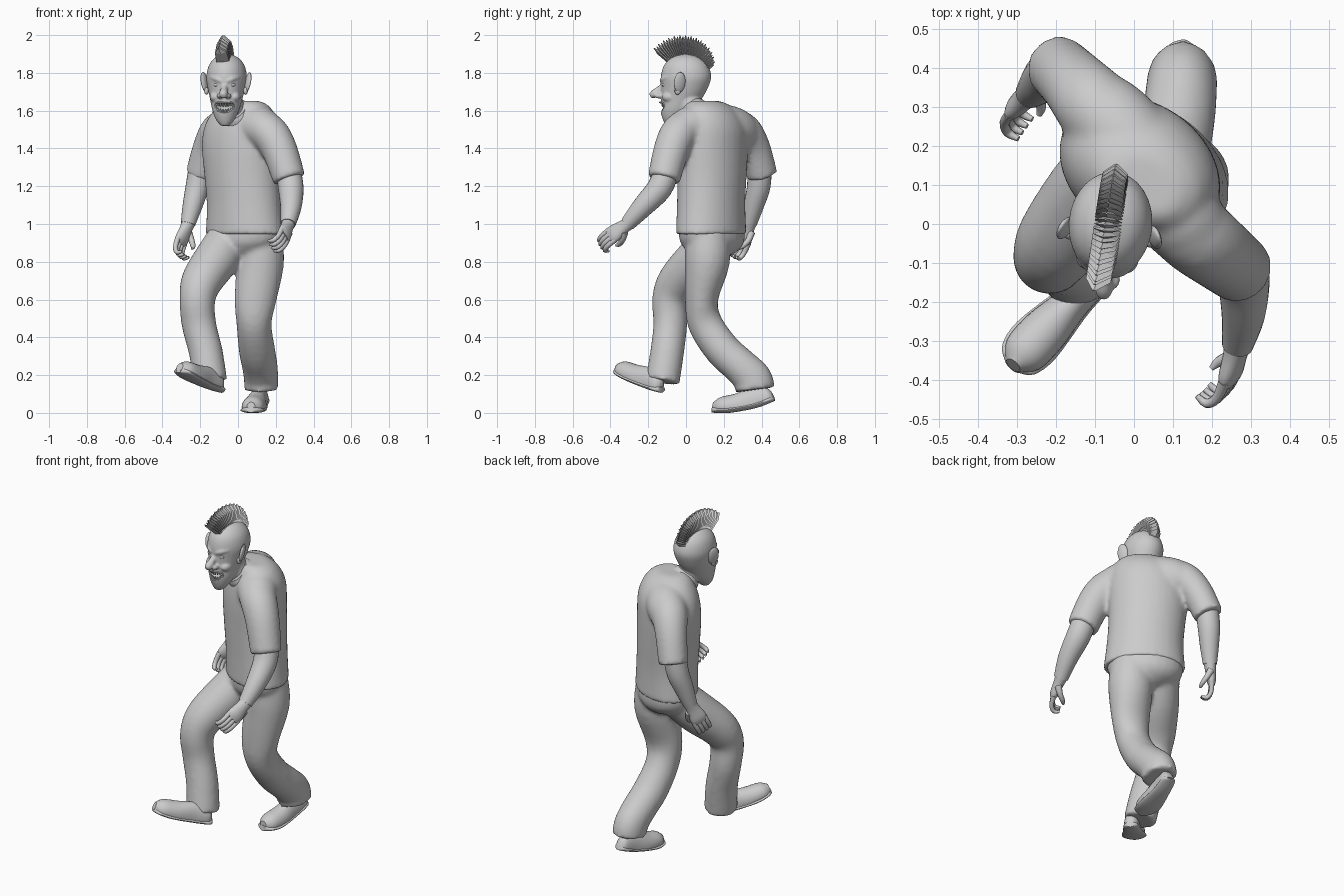
import bpy, bmesh, math
from mathutils import Vector as V

cube = bpy.data.objects.get("Cube")
if cube:
    bpy.data.objects.remove(cube)

grey = bpy.data.materials.new("plain grey")
grey.use_nodes = True
tone = (0.6, 0.6, 0.6, 1)
grey.diffuse_color = tone
grey.node_tree.nodes["Principled BSDF"].inputs["Base Color"].default_value = tone
made = []
Z = V((0, 0, 1))


def finish(bm, name, smooth=True):
    bmesh.ops.recalc_face_normals(bm, faces=bm.faces)
    mesh = bpy.data.meshes.new(name)
    bm.to_mesh(mesh)
    bm.free()
    mesh.materials.append(grey)
    ob = bpy.data.objects.new(name, mesh)
    bpy.context.collection.objects.link(ob)
    if smooth:
        made.append(ob)
    return ob


def spline(rows, steps):
    """Catmull-Rom through rows of equal length."""
    out = []
    for i in range(len(rows) - 1):
        p0, p1 = rows[max(i - 1, 0)], rows[i]
        p2, p3 = rows[i + 1], rows[min(i + 2, len(rows) - 1)]
        for k in range(steps):
            t = k / steps
            out.append([b + t / 2 * (c - a + t * (2 * a - 5 * b + 4 * c - d + t * (3 * (b - c) + d - a)))
                        for a, b, c, d in zip(p0, p1, p2, p3)])
    return out + [list(rows[-1])]


def loft(name, rows, side=(1, 0, 0), level=False, sides=24, steps=4, smooth=True):
    """Skin elliptical sections (x, y, z, half width, half depth) along a path."""
    rows = spline(rows, steps)
    pts = [V(r[:3]) for r in rows]
    bm = bmesh.new()
    rings = []
    for i, r in enumerate(rows):
        t = Z if level else (pts[min(i + 1, len(pts) - 1)] - pts[max(i - 1, 0)]).normalized()
        s = V(side)
        s = (s - t * s.dot(t)).normalized()
        u = t.cross(s)
        angles = [2 * math.pi * k / sides for k in range(sides)]
        rings.append([bm.verts.new(pts[i] + s * r[3] * math.cos(a) + u * r[4] * math.sin(a)) for a in angles])
    for a, b in zip(rings, rings[1:]):
        for k in range(sides):
            bm.faces.new((a[k], a[(k + 1) % sides], b[(k + 1) % sides], b[k]))
    bm.faces.new(rings[0])
    bm.faces.new(rings[-1])
    return finish(bm, name, smooth)


def tube(name, rows, **kw):
    return loft(name, [(*p, r, r) for p, r in rows], **kw)


def ball(name, centre, size, turn=0):
    bm = bmesh.new()
    bmesh.ops.create_uvsphere(bm, u_segments=20, v_segments=12, radius=1)
    ob = finish(bm, name)
    ob.location, ob.scale = centre, size
    ob.rotation_euler.z = turn
    return ob


def blend(parts, voxel, rounds):
    """Join parts and melt them into one smooth skin."""
    bpy.ops.object.select_all(action="DESELECT")
    for ob in parts:
        ob.select_set(True)
    for ob in parts[1:]:
        made.remove(ob)
    bpy.context.view_layer.objects.active = parts[0]
    bpy.ops.object.join()
    remesh = parts[0].modifiers.new("skin", "REMESH")
    remesh.mode = "VOXEL"
    remesh.voxel_size = voxel
    remesh.use_smooth_shade = True
    soft = parts[0].modifiers.new("soften", "SMOOTH")
    soft.iterations = rounds


# Shirt with sleeves and shoulder yoke
ACROSS = (0.82, -0.57, 0)
shirt = loft("shirt", [(.037, .133, .945, .226, .165), (.032, .133, 1.1, .212, .164), (.022, .137, 1.25, .213, .168),
                       (.015, .14, 1.4, .222, .17), (.018, .14, 1.5, .215, .165), (.025, .13, 1.57, .19, .145),
                       (.03, .115, 1.625, .145, .11), (.03, .1, 1.652, .09, .07)], ACROSS, True, sides=32)
yoke = tube("yoke", [((-.1, .295, 1.475), .105), ((-.05, .25, 1.505), .115), ((.03, .15, 1.525), .115),
                     ((.11, .03, 1.515), .112), ((.155, -.025, 1.485), .1)])
left_sleeve = tube("left_sleeve", [((.09, .03, 1.52), .1), ((.16, -.03, 1.485), .102), ((.217, -.075, 1.4), .095),
                                   ((.272, -.118, 1.235), .087)])
right_sleeve = tube("right_sleeve", [((-.05, .24, 1.52), .1), ((-.105, .305, 1.485), .1), ((-.153, .36, 1.4), .088),
                                     ((-.198, .404, 1.255), .082)])
blend([shirt, yoke, left_sleeve, right_sleeve], .012, 10)
loft("collar", [(.0, .065, 1.56, .1, .1), (-.022, .035, 1.595, .085, .085), (-.03, .02, 1.61, .075, .075)], ACROSS)

# Trousers
seat = loft("trousers", [(.02, .13, .82, .07, .09), (.028, .14, .86, .155, .13), (.034, .138, .91, .202, .155),
                         (.036, .135, .99, .212, .155)], ACROSS, True)
left_leg = loft("left_leg", [(.115, .115, .95, .115, .115), (.119, .112, .8, .125, .12), (.092, .082, .6, .111, .088),
                             (.085, .103, .47, .093, .092), (.1, .193, .335, .096, .095), (.116, .29, .245, .094, .096),
                             (.122, .352, .18, .091, .103), (.124, .366, .122, .09, .106)])
right_leg = loft("right_leg", [(-.04, .17, .94, .11, .11), (-.11, .07, .82, .12, .118), (-.19, -.04, .7, .111, .108),
                               (-.215, -.085, .6, .095, .095), (-.207, -.083, .47, .093, .088),
                               (-.17, -.1, .32, .09, .089), (-.147, -.125, .165, .09, .092)], ACROSS)
blend([seat, left_leg, right_leg], .012, 8)


# Shoes
def shoe(name, heel, mid, toe):
    heel, mid, toe = V(heel), V(mid), V(toe)
    side = (toe - heel).cross(Z)

    def at(t, lift):
        p = heel * (1 - t) * (1 - 2 * t) + mid * 4 * t * (1 - t) + toe * t * (2 * t - 1)
        return p + Z * lift

    sole = [(0, .022), (.06, .042), (.3, .05), (.7, .068), (.92, .056), (1, .022)]
    upper = [(.01, .018, .03), (.08, .038, .058), (.32, .046, .08), (.6, .06, .066), (.86, .056, .052), (.985, .022, .024)]
    loft(name + "_sole", [(*at(t, 0), w, .016) for t, w in sole], side)
    loft(name + "_upper", [(*at(t, .016), w, h) for t, w, h in upper], side)
    # Keep the upper from bulging below the sole
    for v in made[-1].data.vertices:
        t = max(0, min(1, (v.co - heel).dot(toe - heel) / (toe - heel).length_squared))
        v.co.z = max(v.co.z, at(t, -.006).z)


shoe("left_shoe", (.13, .462, .078), (.096, .3, .025), (.068, .138, .018))
shoe("right_shoe", (-.085, -.13, .122), (-.205, -.25, .165), (-.312, -.365, .228))

# Forearms
tube("left_forearm", [((.265, -.1, 1.29), .066), ((.28, -.14, 1.19), .067), ((.28, -.23, 1.09), .056),
                      ((.265, -.31, 1.0), .04)])
tube("right_forearm", [((-.195, .39, 1.31), .064), ((-.215, .385, 1.2), .062), ((-.24, .36, 1.1), .053),
                       ((-.265, .335, 1.0), .039)])


# Hands with curled fingers
def hand(name, wrist, ahead, curl, thumb_sign):
    w, d = V(wrist), V(ahead).normalized()
    c = V(curl)
    c = (c - d * c.dot(d)).normalized()
    s = d.cross(c) * thumb_sign
    loft(name + "_palm", [(*(w - d * .02), .036, .038), (*(w + d * .03), .038, .03), (*(w + d * .09), .048, .026),
                          (*(w + d * .12), .04, .016)], s)
    for i in range(4):
        root = w + d * (.105 - .004 * abs(i - 1.5)) + s * (i - 1.5) * .023
        knuckle = root + d * .055 + c * .008
        tube(f"{name}_finger_{i + 1}", [(root, .015), (knuckle, .013), (knuckle + d * .03 + c * .025, .012),
                                        (knuckle + d * .02 + c * .055, .007)], side=s, sides=10, steps=3)
    base = w + d * .035 + s * .03
    tube(name + "_thumb", [(base, .02), (base + d * .035 + s * .016 + c * .025, .016),
                           (base + d * .07 + s * .012 + c * .055, .013), (base + d * .09 + c * .065, .007)],
         side=d.cross(c), sides=10, steps=3)


hand("left_hand", (.265, -.31, 1.0), (-.18, -.75, -.53), (-.75, .15, -.35), 1)
hand("right_hand", (-.265, .335, 1.0), (-.35, -.3, -.87), (.7, -.5, 0), -1)

# Head, in a frame turned slightly to its right
YAW = -.1
S = V((math.cos(YAW), math.sin(YAW), 0))
F = V((math.sin(YAW), -math.cos(YAW), 0))


def on_head(u, f, z):
    return V((-.06, 0, z)) + S * u + F * f


sections = [(1.52, .085, .022, .022), (1.55, .075, .048, .047), (1.6, .05, .07, .086), (1.66, .025, .085, .107),
            (1.72, .008, .099, .124), (1.78, 0, .107, .134), (1.84, 0, .094, .117), (1.88, 0, .062, .077),
            (1.9, 0, .02, .022)]
face = [loft("head", [(*on_head(0, f, z), a, b) for z, f, a, b in sections], S, True, sides=32),
        tube("neck", [((.0, .07, 1.54), .07), ((-.03, .03, 1.61), .066), ((-.055, -.005, 1.7), .07)]),
        tube("nose", [(on_head(0, .11, 1.75), .014), (on_head(0, .138, 1.715), .018), (on_head(0, .168, 1.69), .023),
                      (on_head(0, .19, 1.678), .014)], side=S, sides=14)]
for m in (1, -1):
    face.append(ball("nostril", on_head(m * .022, .142, 1.678), (.017, .024, .014), YAW))
    face.append(ball("cheek", on_head(m * .05, .083, 1.672), (.032, .04, .028), YAW))
    face.append(tube("brow", [(on_head(m * .008, .126, 1.752), .012), (on_head(m * .04, .117, 1.767), .015),
                              (on_head(m * .075, .086, 1.777), .009)], side=Z, sides=10))
blend(face, .006, 4)
head = face[0]

# Open grin
cutter = ball("mouth_cutter", on_head(0, .135, 1.618), (.05, .04, .03), YAW)
made.remove(cutter)
cutter.hide_render = True
cutter.hide_viewport = True
cut = head.modifiers.new("mouth", "BOOLEAN")
cut.object = cutter
cut.operation = "DIFFERENCE"
lip = []
for k in range(17):
    a = 2 * math.pi * k / 16
    u = .05 * math.cos(a)
    lip.append((on_head(u, .132 - 9 * u * u + .006 * math.sin(a), 1.614 + .03 * math.sin(a) + 6 * u * u), .005))
tube("lips", lip, side=(.3, .2, .93), sides=8, steps=2)
for row, z, tip in (("upper", 1.64, -.02), ("lower", 1.59, .018)):
    for i in range(6):
        u = (i - 2.5) * .014
        root = on_head(u, .125 - 8 * u * u, z + 5 * u * u)
        tube(f"{row}_tooth_{i + 1}", [(root, .007), (root + Z * tip, .003)], side=S, sides=6, steps=1)

# Eyes and ears
for side, m in (("left", 1), ("right", -1)):
    ball(side + "_eye", on_head(m * .04, .108, 1.737), (.018, .016, .012), YAW)
    ear = ball(side + "_ear", on_head(m * .115, .022, 1.75), (.013, .032, .055), YAW + m * .45)
    ear.rotation_euler.y = m * .2
    ball(side + "_earlobe", on_head(m * .104, .034, 1.704), (.012, .016, .02), YAW)

# Crest of overlapping flat spikes, leaning to one side at the front
COUNT = 30
for i in range(COUNT):
    t = i / (COUNT - 1)
    a = math.radians(-49 + 116 * t)
    reach = .23 - .02 * t - .042 * t ** 3 - .006 * (i % 2)
    reach = min(reach, .219 / max(math.cos(a), .1))
    out = Z * math.cos(a) - F * math.sin(a)
    foot = on_head(-.008 * (1 - t), 0, 1.78)
    lean = S * (-.018 * (1 - t))
    loft(f"crest_spike_{i + 1}", [(*(foot + out * .085), .037, .01), (*(foot + out * reach * .85 + lean / 2), .032, .011),
                                  (*(foot + out * reach + lean), .004, .002)], S, sides=4, steps=1, smooth=False)

# Smooth shading with sharp creases kept
bpy.ops.object.select_all(action="DESELECT")
for ob in made:
    ob.select_set(True)
bpy.context.view_layer.objects.active = made[0]
bpy.ops.object.shade_smooth_by_angle(angle=math.radians(40))
